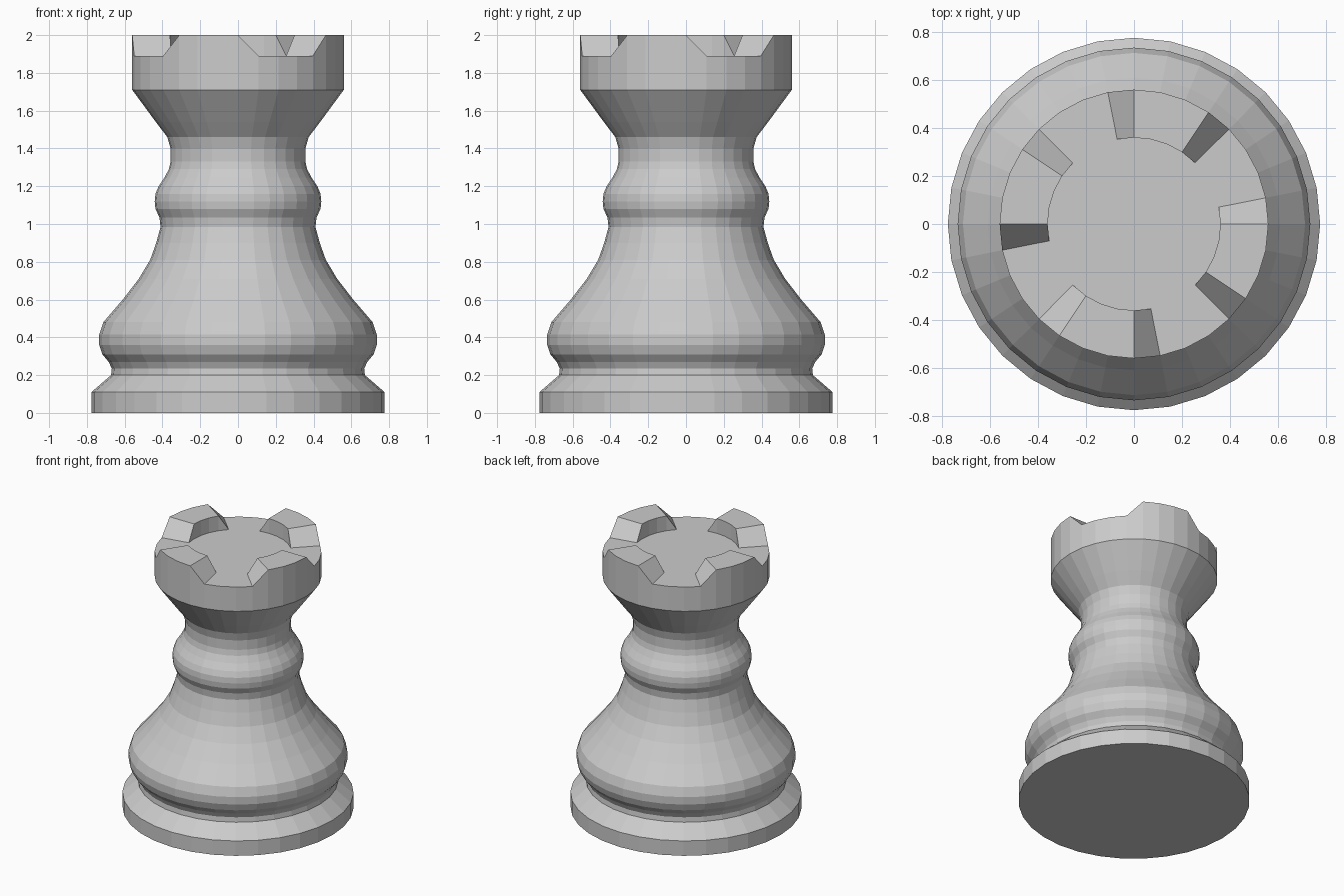
import bpy
import bmesh
from math import cos, sin, tau

SIDES = 32
cube = bpy.data.objects.get("Cube")
if cube:
    bpy.data.objects.remove(cube, do_unlink=True)

# Single flat grey finish
grey = bpy.data.materials.new("light_grey")
grey.use_nodes = True
colour = (0.6, 0.6, 0.6, 1)
grey.diffuse_color = colour
grey.node_tree.nodes["Principled BSDF"].inputs["Base Color"].default_value = colour


def ring(bm, radius, height):
    """Circle of vertices; height is a function of the vertex index."""
    return [bm.verts.new((radius * cos(tau * i / SIDES), radius * sin(tau * i / SIDES), height(i)))
            for i in range(SIDES)]


def bridge(bm, a, b):
    for i in range(SIDES):
        j = (i + 1) % SIDES
        bm.faces.new((a[i], a[j], b[j], b[i]))


def finish(bm, name):
    mesh = bpy.data.meshes.new(name)
    bm.to_mesh(mesh)
    bm.free()
    mesh.materials.append(grey)
    obj = bpy.data.objects.new(name, mesh)
    bpy.context.collection.objects.link(obj)
    return obj


def lathe(name, profile, cap_bottom=False):
    bm = bmesh.new()
    rings = [ring(bm, r, lambda i, z=z: z) for r, z in profile]
    for lower, upper in zip(rings, rings[1:]):
        bridge(bm, lower, upper)
    if cap_bottom:
        bm.faces.new(rings[0][::-1])
    return finish(bm, name)


# Plinth with sloping shoulder
lathe("plinth", [(.776, 0), (.776, .11), (.672, .2)], cap_bottom=True)

# Bulging lower body tapering to the waist
lathe("lower_body", [(.672, .2), (.668, .235), (.685, .27), (.718, .31), (.735, .36),
                     (.735, .415), (.713, .48), (.61, .6), (.525, .71), (.465, .81),
                     (.433, .9), (.41, .985)])

# Rounded collar and narrow neck flaring to the crown
lathe("collar", [(.41, .985), (.416, 1.035), (.437, 1.08), (.441, 1.12), (.437, 1.16),
                 (.42, 1.2), (.39, 1.245), (.366, 1.29), (.357, 1.33)])
lathe("neck", [(.357, 1.33), (.357, 1.4), (.374, 1.46), (.435, 1.54), (.56, 1.71)])

# Crown with four battlements and sloping gaps around a flat floor
FLOOR, TOP = 1.89, 2.0


def battlement(i):
    return FLOOR if 1 <= i % 8 <= 4 else TOP


bm = bmesh.new()
base = ring(bm, .56, lambda i: 1.71)
outer = ring(bm, .56, battlement)
inner = ring(bm, .36, battlement)
floor = ring(bm, .36, lambda i: FLOOR)
for a, b in ((base, outer), (outer, inner), (inner, floor)):
    bridge(bm, a, b)
bm.faces.new(floor)
bmesh.ops.remove_doubles(bm, verts=bm.verts, dist=0.0001)
finish(bm, "crown")
